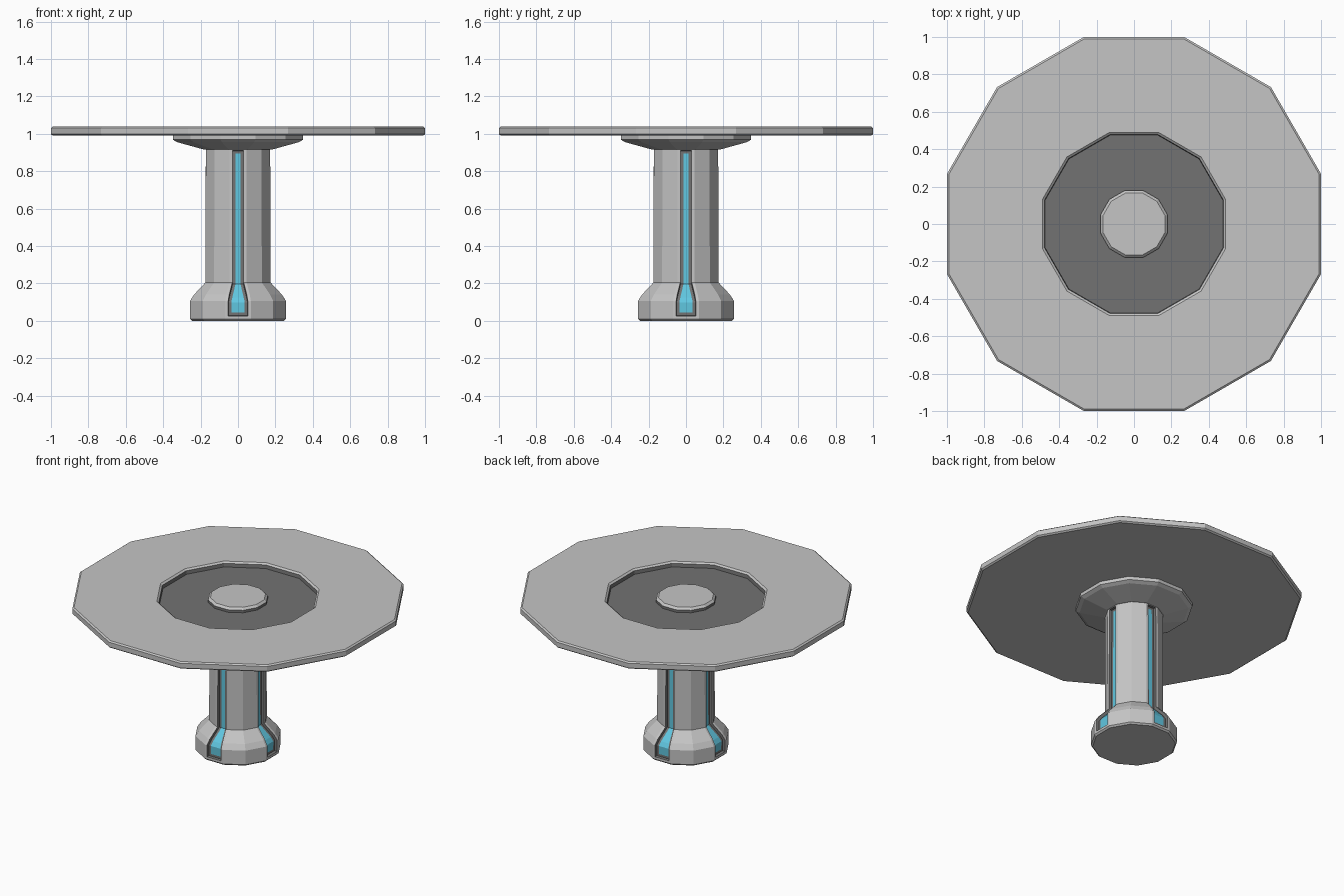
import bpy, bmesh
from math import cos, sin, pi, radians

cube = bpy.data.objects.get("Cube")
if cube:
    bpy.data.objects.remove(cube)

SIDES = 12


def material(name, rgb):
    m = bpy.data.materials.new(name)
    m.use_nodes = True
    m.diffuse_color = (*rgb, 1)
    m.node_tree.nodes["Principled BSDF"].inputs["Base Color"].default_value = (*rgb, 1)
    return m


LIGHT, DARK, GLOW = 0, 1, 2
MATERIALS = [material("light grey", (0.56, 0.56, 0.56)),
             material("dark grey", (0.17, 0.17, 0.17)),
             material("light blue", (0.12, 0.58, 0.76))]


def lathe(profile):
    """Twelve-sided solid from (apothem, z, material of the band above) rows, bottom to top."""
    bm = bmesh.new()
    rings = []
    for apothem, z, _ in profile:
        r = apothem / cos(pi / SIDES)
        angles = [2 * pi * (i + 0.5) / SIDES for i in range(SIDES)]
        rings.append([bm.verts.new((r * cos(a), r * sin(a), z)) for a in angles])
    for (low, high), row in zip(zip(rings, rings[1:]), profile):
        for i in range(SIDES):
            j = (i + 1) % SIDES
            bm.faces.new((low[i], low[j], high[j], high[i])).material_index = row[2]
    bm.faces.new(rings[0][::-1])
    bm.faces.new(rings[-1]).material_index = profile[-1][2]
    bm.normal_update()
    return bm


def finish(name, bm):
    mesh = bpy.data.meshes.new(name)
    bm.to_mesh(mesh)
    bm.free()
    for m in MATERIALS:
        mesh.materials.append(m)
    ob = bpy.data.objects.new(name, mesh)
    bpy.context.collection.objects.link(ob)
    return ob


# Table top with a sunken dark ring
finish("table_top", lathe([
    (0.99, 0.99, LIGHT), (1.0, 0.998, LIGHT), (1.0, 1.03, LIGHT), (0.99, 1.038, LIGHT),
    (0.49, 1.038, LIGHT), (0.478, 1.028, DARK), (0.475, 1.005, DARK)]))

# Raised hub in the middle of the ring
finish("centre_hub", lathe([
    (0.18, 1.0, DARK), (0.18, 1.022, LIGHT), (0.166, 1.036, LIGHT)]))

# Support plate under the top
finish("support_plate", lathe([
    (0.18, 0.915, LIGHT), (0.325, 0.955, LIGHT), (0.348, 0.968, LIGHT), (0.348, 0.992, LIGHT)]))

# Pedestal with a flared foot
bm = lathe([
    (0.247, 0.0, LIGHT), (0.257, 0.01, LIGHT), (0.257, 0.105, LIGHT),
    (0.235, 0.14, LIGHT), (0.174, 0.205, LIGHT), (0.172, 0.927, LIGHT)])

# Sunken channels with light strips on the four main sides
for axis in range(4):
    dx, dy = cos(axis * pi / 2), sin(axis * pi / 2)
    strip = []
    for f in bm.faces:
        c = f.calc_center_median()
        facing = f.normal.x * dx + f.normal.y * dy
        side = abs(c.x * dy - c.y * dx) < 0.005
        if side and facing > 0.3 and c.z > 0.02:
            strip.append(f)
    walls = bmesh.ops.inset_region(bm, faces=strip, thickness=0.016, use_even_offset=True)["faces"]
    walls = bmesh.ops.inset_region(bm, faces=strip, thickness=0.002, depth=-0.018,
                                   use_even_offset=True)["faces"]
    frame = bmesh.ops.inset_region(bm, faces=strip, thickness=0.015, use_even_offset=True)["faces"]
    for f in walls + frame:
        f.material_index = DARK
    for f in strip:
        f.material_index = GLOW
finish("pedestal", bm)
